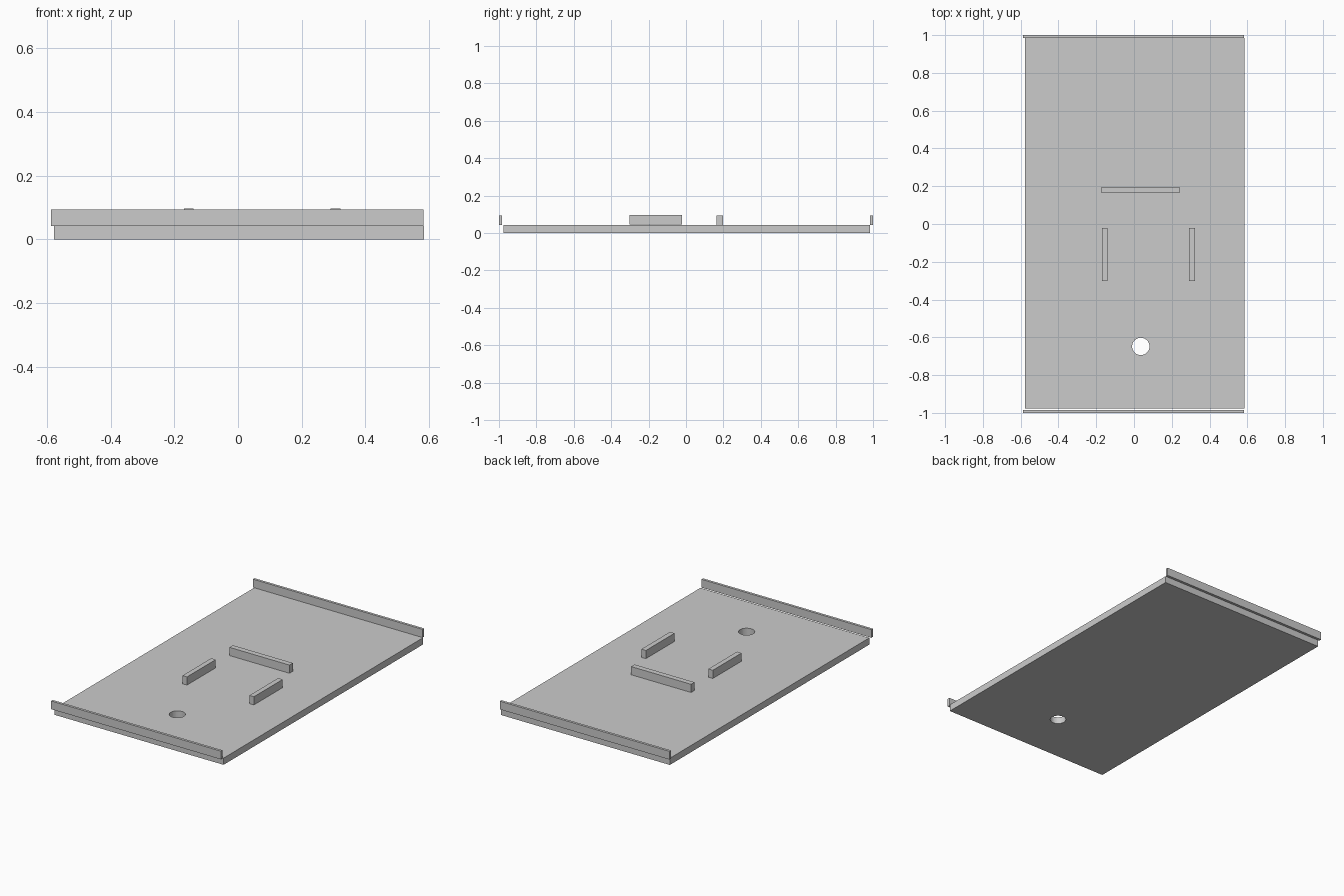
import bpy
import bmesh
from mathutils import Matrix, Vector

cube = bpy.data.objects.get("Cube")
if cube:
    bpy.data.objects.remove(cube)

grey = bpy.data.materials.new("plain grey")
grey.use_nodes = True
colour = (0.6, 0.6, 0.6, 1)
grey.diffuse_color = colour
grey.node_tree.nodes["Principled BSDF"].inputs["Base Color"].default_value = colour


def link(name, bm):
    mesh = bpy.data.meshes.new(name)
    bm.to_mesh(mesh)
    bm.free()
    mesh.materials.append(grey)
    obj = bpy.data.objects.new(name, mesh)
    bpy.context.collection.objects.link(obj)
    return obj


def box(name, low, high):
    """Axis-aligned box between two corners."""
    low, high = Vector(low), Vector(high)
    bm = bmesh.new()
    bmesh.ops.create_cube(bm, size=1, matrix=Matrix.Translation((low + high) / 2)
                          @ Matrix.Diagonal((*(high - low), 1)))
    return link(name, bm)


# Base plate with a round drain hole
base = box("base_plate", (-0.578, -0.977, 0), (0.585, 0.984, 0.042))
bm = bmesh.new()
bmesh.ops.create_cone(bm, cap_ends=True, segments=32, radius1=0.046, radius2=0.046,
                      depth=0.3, matrix=Matrix.Translation((0.036, -0.648, 0.02)))
cutter = link("hole_cutter", bm)
cutter.hide_render = True
cutter.hide_set(True)
cut = base.modifiers.new("hole", "BOOLEAN")
cut.object = cutter
cut.solver = "EXACT"

# Apply the cut and drop the helper
bpy.context.view_layer.objects.active = base
base.select_set(True)
bpy.ops.object.modifier_apply(modifier=cut.name)
bpy.data.objects.remove(cutter)

# End rails along the short edges
for name, y in (("front_rail", -1), ("back_rail", 0.984)):
    box(name, (-0.587, y, 0.042), (0.582, y + 0.016, 0.093))

# Raised bars around the middle
box("cross_bar", (-0.173, 0.163, 0.042), (0.24, 0.197, 0.093))
for name, x in (("right_bar", -0.17), ("left_bar", 0.291)):
    box(name, (x, -0.303, 0.045), (x + 0.031, -0.021, 0.096))
